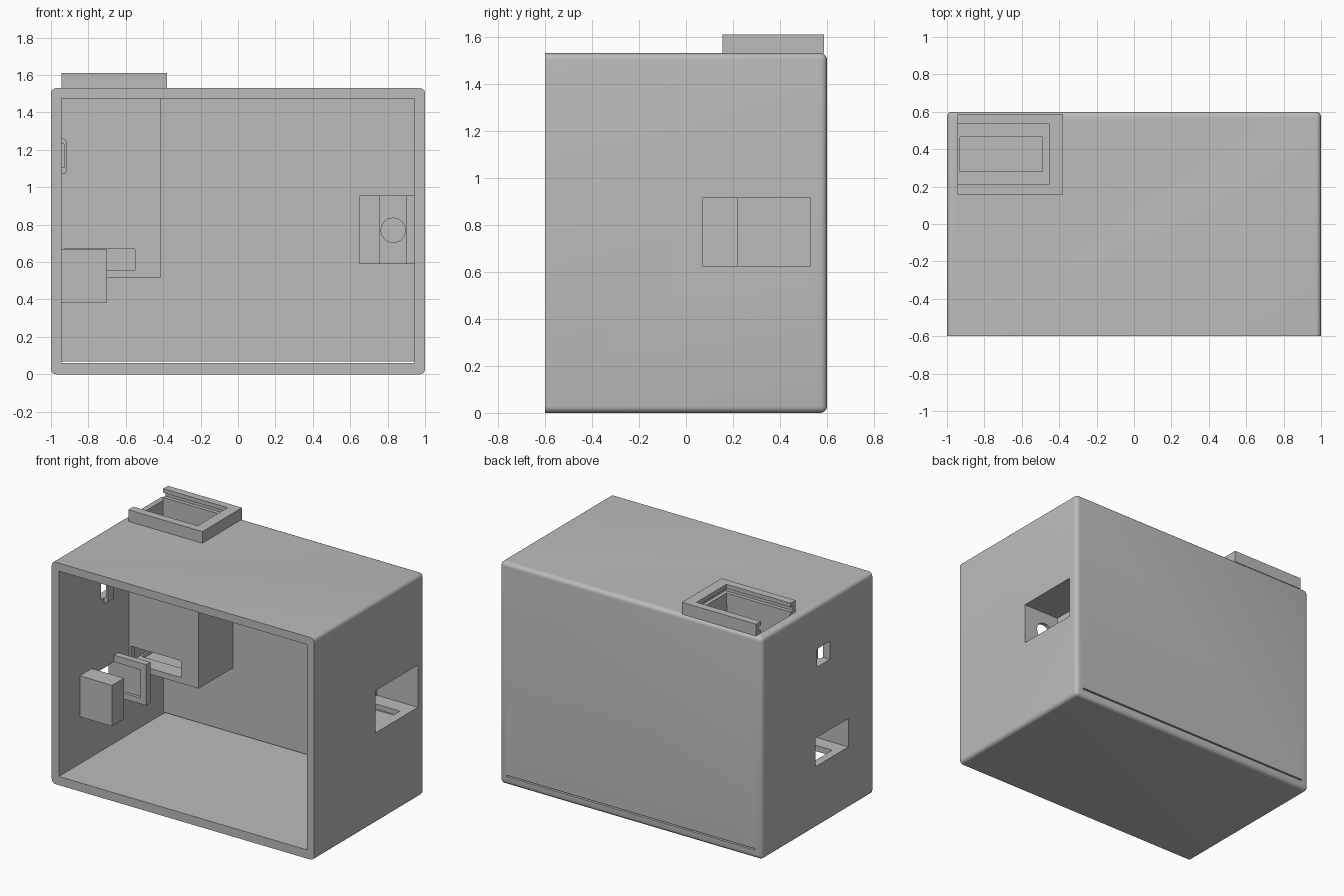
import bpy
import bmesh
import math

default = bpy.data.objects.get("Cube")
if default:
    bpy.data.objects.remove(default, do_unlink=True)

grey = bpy.data.materials.new("plain_grey")
grey.use_nodes = True
colour = (0.5, 0.5, 0.5, 1)
grey.diffuse_color = colour
grey.node_tree.nodes["Principled BSDF"].inputs["Base Color"].default_value = colour


def add(name, bm):
    mesh = bpy.data.meshes.new(name)
    bm.to_mesh(mesh)
    bm.free()
    mesh.materials.append(grey)
    obj = bpy.data.objects.new(name, mesh)
    bpy.context.collection.objects.link(obj)
    return obj


def box_mesh(x, y, z):
    bm = bmesh.new()
    bmesh.ops.create_cube(bm, size=1)
    for v in bm.verts:
        v.co = [r[0] if c < 0 else r[1] for c, r in zip(v.co, (x, y, z))]
    return bm


def box(name, x, y, z):
    return add(name, box_mesh(x, y, z))


def cut(obj, cutter):
    cutter.hide_render = True
    mod = obj.modifiers.new("cut", "BOOLEAN")
    mod.operation = "DIFFERENCE"
    mod.solver = "EXACT"
    mod.object = cutter
    bpy.context.view_layer.objects.active = obj
    bpy.ops.object.modifier_apply(modifier=mod.name)
    bpy.data.objects.remove(cutter, do_unlink=True)


def cut_box(obj, x, y, z):
    cut(obj, box("cutter", x, y, z))


def rounded_box(name, x, y, z, radius, keep):
    bm = box_mesh(x, y, z)
    edges = [e for e in bm.edges if keep(e)]
    bmesh.ops.bevel(bm, geom=edges, offset=radius, segments=5,
                    profile=0.5, affect="EDGES")
    return add(name, bm)


# Outer case, open at the front, rounded on every other edge
case = rounded_box("case", (-1, 1), (-0.6, 0.6), (0, 1.53), 0.028,
                   lambda e: any(v.co.y > 0 for v in e.verts))
cut_box(case, (-0.945, 0.945), (-0.7, 0.54), (0.06, 1.475))

# Case openings: side window, motor slot, cable hole, roof hatch, rear slit
window = ((0.69, 1.1), (0.07, 0.53), (0.625, 0.915))
motor_slot = ((-1.1, -0.745), (-0.34, 0.02), (0.425, 0.62))
cable_hole = ((-1.1, -0.93), (-0.14, 0.0), (1.105, 1.23))
hatch = ((-0.945, -0.455), (0.21, 0.535), (1.4, 1.7))
slit = ((-0.945, 0.945), (0.5, 0.7), (0.058, 0.068))
for opening in (window, motor_slot, cable_hole, hatch, slit):
    cut_box(case, *opening)

# Hopper with a recessed floor and a feed slot in its front wall
hopper = box("hopper", (-0.945, -0.415), (0.165, 0.54), (0.515, 1.475))
cut_box(hopper, (-0.945, -0.455), (0.205, 0.535), (0.555, 1.6))
cut_box(hopper, (-0.93, -0.49), (0.28, 0.465), (0.535, 0.6))
cut_box(hopper, (-0.93, -0.55), (0.1, 0.25), (0.555, 0.67))

# Sliding lid frame on the roof, open at one end and grooved inside
lid_frame = box("lid_frame", (-0.945, -0.38), (0.155, 0.587), (1.528, 1.61))
cut_box(lid_frame, (-1.1, -0.455), (0.21, 0.535), (1.5, 1.7))
cut_box(lid_frame, (-1.1, -0.43), (0.185, 0.56), (1.55, 1.582))

# Pair of motor brackets with facing recesses
for name, depth in (("front_motor_bracket", (-0.373, -0.242)),
                    ("rear_motor_bracket", (0.0, 0.045))):
    bracket = box(name, (-0.946, -0.7), depth, (0.385, 0.667))
    cut_box(bracket, *motor_slot)

# Cable strap over the small hole
strap = rounded_box("cable_strap", (-0.946, -0.915), (-0.11, -0.045),
                    (1.07, 1.26), 0.022,
                    lambda e: all(v.co.x > -0.93 for v in e.verts)
                    and abs(e.verts[0].co.z - e.verts[1].co.z) < 0.01
                    and abs(e.verts[0].co.y - e.verts[1].co.y) > 0.01)
cut_box(strap, *cable_hole)

# Dispenser housing behind the side window
housing = box("dispenser_housing", (0.65, 0.946), (0.03, 0.541), (0.59, 0.955))
cut_box(housing, (0.72, 1.1), (0.07, 0.53), (0.625, 0.915))
cut_box(housing, (0.69, 0.8), (0.22, 0.53), (0.625, 0.915))
cut_box(housing, (0.76, 0.9), (0.0, 0.045), (0.5, 1.1))
cut_box(housing, (0.72, 0.94), (0.35, 0.42), (0.5, 0.7))

# Round hole in the front of the housing
bm = bmesh.new()
bmesh.ops.create_cone(bm, cap_ends=True, segments=32, radius1=0.065,
                      radius2=0.065, depth=0.12)
hole = add("cutter", bm)
hole.rotation_euler.x = math.pi / 2
hole.location = (0.83, 0.06, 0.77)
bpy.context.view_layer.update()
cut(housing, hole)

# Smooth the rounded parts and keep corners crisp
for obj in (case, strap, housing):
    bpy.ops.object.select_all(action="DESELECT")
    obj.select_set(True)
    bpy.context.view_layer.objects.active = obj
    bpy.ops.object.shade_smooth_by_angle(angle=math.radians(30))
